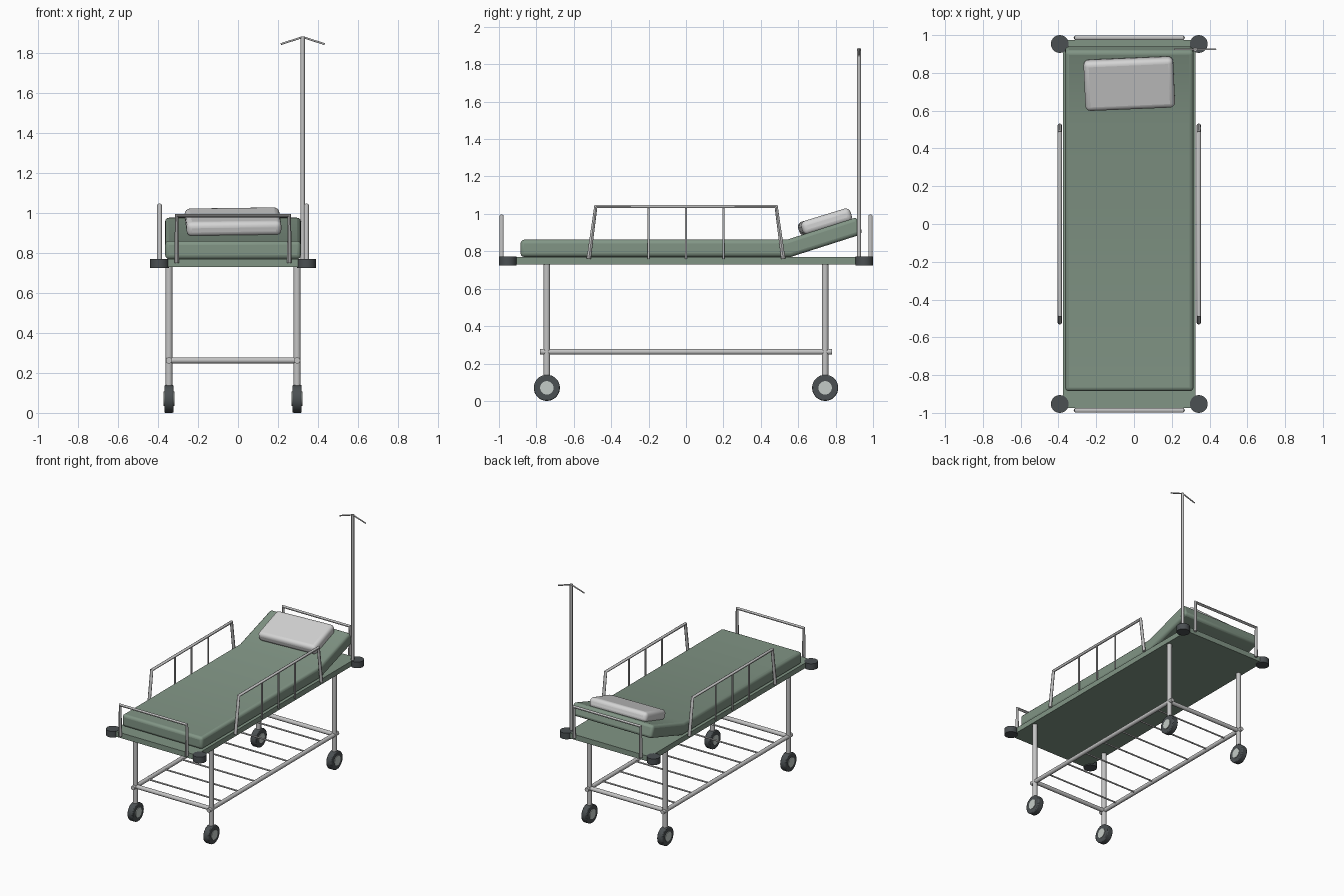
import bpy, bmesh, math
from mathutils import Matrix, Vector

if "Cube" in bpy.data.objects:
    bpy.data.objects.remove(bpy.data.objects["Cube"], do_unlink=True)

CX = -0.025          # centre line of the bed
DECK = 0.77          # top of the deck


def material(name, rgb):
    m = bpy.data.materials.new(name)
    m.use_nodes = True
    m.diffuse_color = (*rgb, 1)
    m.node_tree.nodes["Principled BSDF"].inputs["Base Color"].default_value = (*rgb, 1)
    return m


green = material("sage green", (0.22, 0.30, 0.235))
steel = material("light steel", (0.55, 0.55, 0.55))
rubber = material("dark rubber", (0.07, 0.08, 0.085))
linen = material("pale linen", (0.66, 0.66, 0.66))
hub_grey = material("hub grey", (0.55, 0.60, 0.57))


def smooth(ob):
    bpy.ops.object.select_all(action='DESELECT')
    ob.select_set(True)
    bpy.context.view_layer.objects.active = ob
    bpy.ops.object.shade_smooth_by_angle(angle=math.radians(40))


def add_mesh(name, bm, mat, bevel=0, segments=3):
    me = bpy.data.meshes.new(name)
    bmesh.ops.recalc_face_normals(bm, faces=bm.faces)
    bm.to_mesh(me)
    bm.free()
    me.materials.append(mat)
    ob = bpy.data.objects.new(name, me)
    bpy.context.collection.objects.link(ob)
    if bevel:
        mod = ob.modifiers.new("Bevel", 'BEVEL')
        mod.width, mod.segments = bevel, segments
        mod.limit_method, mod.angle_limit = 'ANGLE', math.radians(30)
    smooth(ob)
    return ob


def tubes(name, paths, radius, mat=steel):
    """Round tubes along straight-segment paths, with mitred corners."""
    cu = bpy.data.curves.new(name, 'CURVE')
    cu.dimensions = '3D'
    cu.bevel_depth, cu.bevel_resolution, cu.use_fill_caps = radius, 3, True
    for path in paths:
        sp = cu.splines.new('POLY')
        sp.points.add(len(path) - 1)
        for p, co in zip(sp.points, path):
            p.co = (*co, 1)
    cu.materials.append(mat)
    ob = bpy.data.objects.new(name, cu)
    bpy.context.collection.objects.link(ob)
    bpy.ops.object.select_all(action='DESELECT')
    ob.select_set(True)
    bpy.context.view_layer.objects.active = ob
    bpy.ops.object.convert(target='MESH')
    smooth(bpy.context.object)


def box(name, centre, size, mat, bevel=0, rot=Matrix(), segments=3):
    bm = bmesh.new()
    bmesh.ops.create_cube(bm, size=1, matrix=Matrix.Diagonal((*size, 1)))
    ob = add_mesh(name, bm, mat, bevel, segments)
    ob.matrix_world = Matrix.Translation(centre) @ rot
    return ob


def disc(name, centre, radius, depth, mat, axis='Z', bevel=0):
    bm = bmesh.new()
    rot = Matrix.Rotation(math.pi / 2, 4, 'Y') if axis == 'X' else Matrix()
    bmesh.ops.create_cone(bm, cap_ends=True, segments=32, radius1=radius,
                          radius2=radius, depth=depth, matrix=rot)
    add_mesh(name, bm, mat, bevel, 2).location = centre


# Deck
box("deck", (CX, 0, 0.75), (0.70, 1.95, 0.04), green)

# Mattress: side profile with a raised head, extruded across the bed
profile = [(-0.885, DECK), (0.56, DECK), (0.945, 0.893),
           (0.915, 0.983), (0.54, 0.862), (-0.885, 0.862)]
bm = bmesh.new()
face = bm.faces.new([bm.verts.new((CX - 0.34, y, z)) for y, z in profile])
side = bmesh.ops.extrude_face_region(bm, geom=[face])["geom"]
bmesh.ops.translate(bm, vec=(0.68, 0, 0),
                    verts=[v for v in side if isinstance(v, bmesh.types.BMVert)])
add_mesh("mattress", bm, green, 0.02)

# Pillow, resting on the raised head and slightly askew
tilt = Matrix.Rotation(math.radians(17), 4, 'X') @ Matrix.Rotation(math.radians(2.5), 4, 'Z')
box("pillow", (CX, 0.743, 0.957), (0.475, 0.275, 0.075), linen, 0.027, tilt, 4)

# Corner bumpers, legs and wheels
for sx, s_name in ((-1, "right"), (1, "left")):
    for sy, e_name in ((-1, "front"), (1, "back")):
        tag = f"{e_name}_{s_name}"
        disc(f"bumper_{tag}", (CX + sx * 0.368, sy * 0.953, 0.748), 0.047, 0.047, rubber)
        x, y = CX + sx * 0.321, sy * 0.744
        tubes(f"leg_{tag}", [[(x, y, 0.10), (x, y, 0.74)]], 0.018)
        disc(f"tyre_{tag}", (x, y, 0.07), 0.07, 0.046, rubber, 'X', 0.006)
        disc(f"hub_{tag}", (x, y, 0.07), 0.036, 0.054, hub_grey, 'X')

# Lower shelf: frame rails and slats
L, R, Z = CX - 0.321, CX + 0.321, 0.263
tubes("shelf_long_rails", [[(x, -0.78, Z), (x, 0.78, Z)] for x in (L, R)], 0.016)
tubes("shelf_cross_rails", [[(L, y, Z), (R, y, Z)] for y in (-0.744, 0.744)], 0.016)
tubes("shelf_slats", [[(L, i * 0.2, Z), (R, i * 0.2, Z)] for i in range(-3, 4)], 0.006)

# Head and foot rails
for y, name in ((-0.986, "foot_rail"), (0.986, "head_rail")):
    a, b = CX - 0.282, CX + 0.282
    tubes(name, [[(a, y, 0.75), (a, y, 0.988), (b, y, 0.988), (b, y, 0.75)]], 0.012)

# Side guard rails with thin uprights
for s, name in ((-1, "right"), (1, "left")):
    x = CX + s * 0.368
    tubes(f"guard_rail_{name}", [[(x, -0.52, 0.76), (x, -0.482, 1.04),
                                  (x, 0.482, 1.04), (x, 0.52, 0.76)]], 0.012)
    tubes(f"guard_uprights_{name}",
          [[(x, y, 0.76), (x, y, 1.04)] for y in (-0.2, 0, 0.2)], 0.006)

# Drip stand with two sloping hooks
px, py, top = 0.324, 0.925, 1.885
tubes("drip_pole", [[(px, py, 0.74), (px, py, top)]], 0.011)
tubes("drip_hooks", [[(px, py, top - 0.003), (px + s * 0.11, py, top - 0.038)]
                     for s in (-1, 1)], 0.005)
